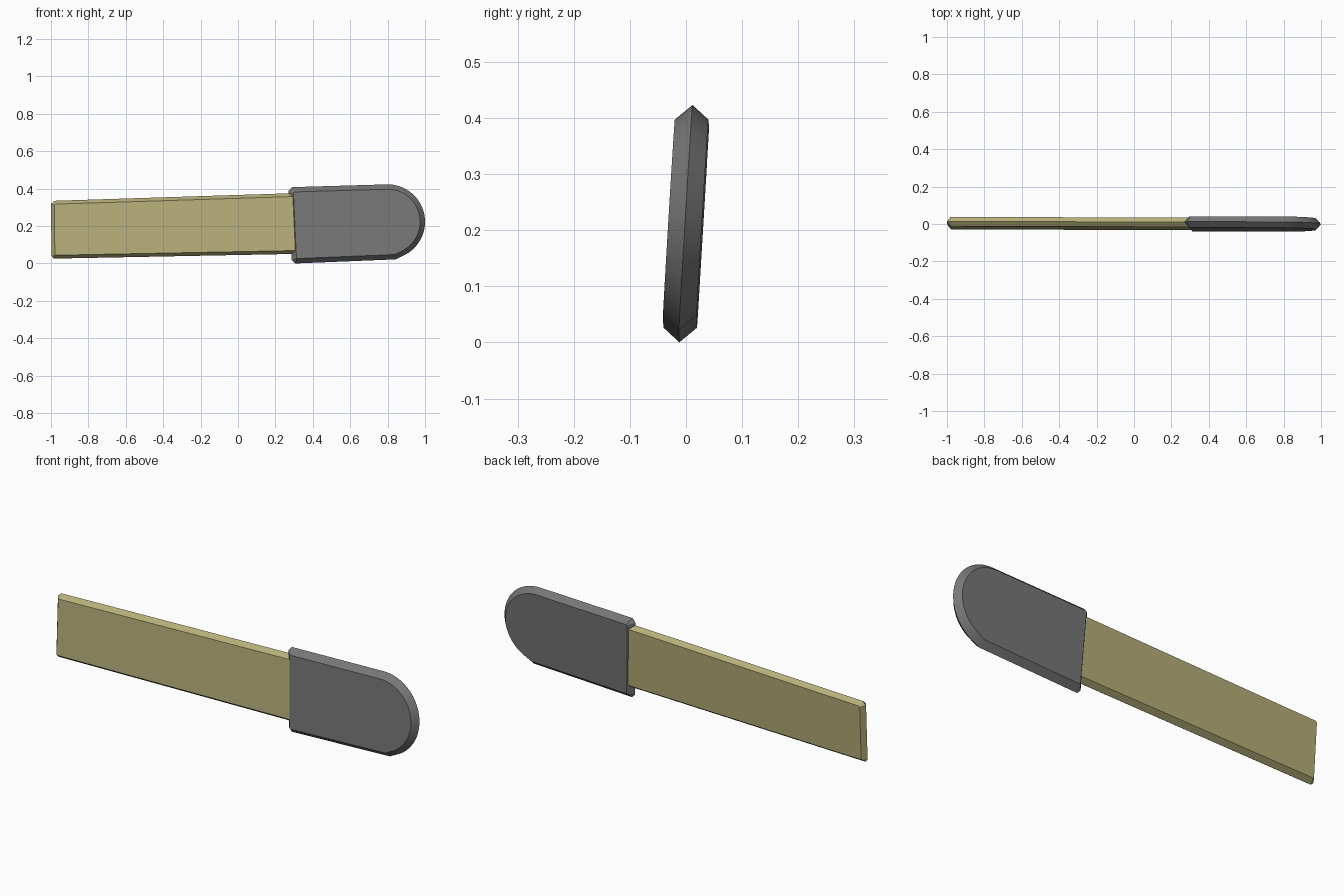
import bpy, bmesh
from math import radians, cos, sin
from mathutils import Vector

if "Cube" in bpy.data.objects:
    bpy.data.objects.remove(bpy.data.objects["Cube"])


def lean(x, y, z):
    """The whole tool leans slightly back and is turned a touch."""
    return Vector((x, y + 0.06 * (z - 0.21) - 0.004 * (x - 0.5), z))


def inset(points, d):
    """Mitred inward offset of a counter-clockwise convex outline."""
    result = []
    n = len(points)
    for i in range(n):
        p = Vector(points[i])
        a = (p - Vector(points[i - 1])).normalized()
        b = (Vector(points[(i + 1) % n]) - p).normalized()
        na, nb = Vector((-a.y, a.x)), Vector((-b.y, b.x))
        result.append(p + (na + nb) * d / (1 + na.dot(nb)))
    return result


def bevelled_plate(name, outline, bevel, half, color):
    """Flat plate with a ridge around its middle and sloped rims."""
    bm = bmesh.new()
    inner = inset(outline, bevel)
    rings = []
    for pts, y in ((inner, -half), (outline, 0), (inner, half)):
        rings.append([bm.verts.new(lean(p[0], y, p[1])) for p in pts])
    n = len(outline)
    for r0, r1 in zip(rings, rings[1:]):
        for i in range(n):
            j = (i + 1) % n
            bm.faces.new((r0[i], r1[i], r1[j], r0[j]))
    bm.faces.new(rings[0])
    bm.faces.new(rings[2][::-1])
    bmesh.ops.recalc_face_normals(bm, faces=bm.faces)
    mesh = bpy.data.meshes.new(name)
    bm.to_mesh(mesh)
    bm.free()
    obj = bpy.data.objects.new(name, mesh)
    bpy.context.collection.objects.link(obj)
    mat = bpy.data.materials.new(name + "_color")
    mat.diffuse_color = (*color, 1)
    mat.use_nodes = True
    mat.node_tree.nodes["Principled BSDF"].inputs["Base Color"].default_value = mat.diffuse_color
    mesh.materials.append(mat)
    bpy.ops.object.select_all(action='DESELECT')
    obj.select_set(True)
    bpy.context.view_layer.objects.active = obj
    bpy.ops.object.shade_smooth_by_angle(angle=radians(25))
    return obj


# Long flat strip, running into the rounded head
strip = [(-0.984, 0.026), (0.40, 0.053), (0.40, 0.379), (-0.982, 0.335),
         (-1.0, 0.318), (-0.997, 0.040)]
bevelled_plate("strip", strip, 0.018, 0.025, (0.47, 0.427, 0.191))

# Rounded head: straight sides, half-round nose, clipped rear corners
nose = [(0.80 + 0.2 * cos(radians(a)), 0.223 + 0.2 * sin(radians(a)))
        for a in range(-60, 91, 6)]
head = ([(0.306, 0.0), (0.845, 0.022)] + nose
        + [(0.288, 0.408), (0.270, 0.388), (0.287, 0.018)])
bevelled_plate("rounded_head", head, 0.026, 0.03, (0.183, 0.183, 0.183))
